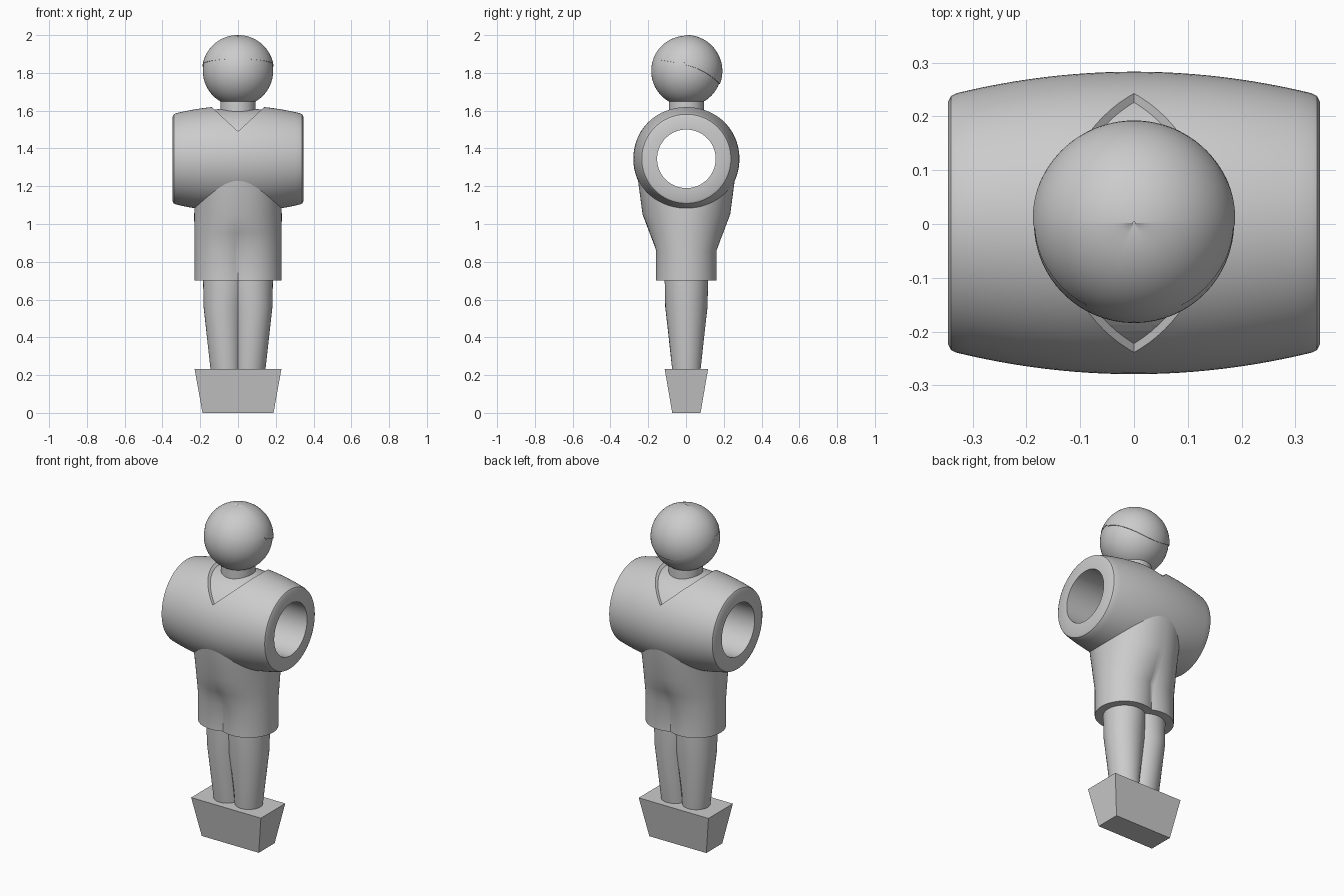
import bpy, bmesh, math
from math import sin, cos, pi, sqrt, acos

if "Cube" in bpy.data.objects:
    bpy.data.objects.remove(bpy.data.objects["Cube"])

Y0 = 0.002      # small depth offset of the whole figure
AXLE_Z = 1.345  # height of the rod hole


def make(name, rings, closed=False, caps=True, angle=30):
    """Skin a list of equal-length point rings into a mesh object."""
    bm = bmesh.new()
    vs = [[bm.verts.new((x, y + Y0, z)) for x, y, z in r] for r in rings]
    n = len(vs[0])
    pairs = list(zip(vs, vs[1:])) + ([(vs[-1], vs[0])] if closed else [])
    for a, b in pairs:
        for i in range(n):
            j = (i + 1) % n
            bm.faces.new((a[i], a[j], b[j], b[i]))
    if caps and not closed:
        bm.faces.new(vs[0])
        bm.faces.new(vs[-1])
    bmesh.ops.recalc_face_normals(bm, faces=bm.faces)
    me = bpy.data.meshes.new(name)
    bm.to_mesh(me)
    bm.free()
    ob = bpy.data.objects.new(name, me)
    bpy.context.collection.objects.link(ob)
    smooth(ob, angle)
    return ob


def smooth(ob, angle=30):
    if angle:
        bpy.ops.object.select_all(action='DESELECT')
        bpy.context.view_layer.objects.active = ob
        ob.select_set(True)
        bpy.ops.object.shade_smooth_by_angle(angle=math.radians(angle))


def twin(c, r, z, n=40):
    """Outline of two overlapping circles at x = +-c (one circle if c = 0)."""
    a = pi - acos(c / r)
    half = [(c + r * cos(t), r * sin(t)) for t in (-a + 2 * a * i / n for i in range(n))]
    return [(x, y, z) for x, y in half] + [(-x, -y, z) for x, y in half]


def lathe_x(profile, n=96):
    """Rings around the rod axis from (x, radius) points."""
    return [[(x, r * cos(2 * pi * i / n), AXLE_Z + r * sin(2 * pi * i / n))
             for i in range(n)] for x, r in profile]


def barrel(x):
    return 0.281 - 0.04 * (x / 0.33) ** 2


def cut(ob, tool):
    m = ob.modifiers.new("cut", 'BOOLEAN')
    m.operation, m.solver, m.object = 'DIFFERENCE', 'EXACT', tool
    bpy.context.view_layer.objects.active = ob
    bpy.ops.object.modifier_apply(modifier=m.name)
    bpy.data.objects.remove(tool)


# Foot block
def rect(x, y, z):
    return [(-x, -y, z), (x, -y, z), (x, y, z), (-x, y, z)]


make("foot_block", [rect(0.188, 0.075, 0), rect(0.23, 0.115, 0.233)], angle=0)

# Legs
make("legs", [twin(0.07, 0.0755, 0.23), twin(0.07, 0.112, 0.56), twin(0.07, 0.115, 0.71)])

# Shorts, ending just inside the barrel torso
top = []
for x, y, _ in twin(0, 0.23, 0):
    y *= 0.26 / 0.23
    top.append((x, y, AXLE_Z - sqrt((barrel(x) - 0.008) ** 2 - y * y)))
make("shorts", [twin(0.07, 0.16, 0.70), twin(0.07, 0.16, 0.86),
                twin(0.035, 0.196, 0.955), twin(0, 0.232, 1.05), top], caps=False)
# underside of the shorts
make("shorts_hem", [twin(0.07, 0.16, 0.70), twin(0.07, 0.11, 0.70)], caps=False)

# Barrel torso with rod hole and rounded rims
xs = [-0.33 + 0.66 * i / 24 for i in range(25)]
rim = [(0.34, 0.236), (0.346, 0.224)]
profile = ([(-x, r) for x, r in reversed(rim)] + [(x, barrel(x)) for x in xs] + rim
           + [(0.346, 0.155), (-0.346, 0.155)])
torso = make("torso", lathe_x(profile), closed=True)

# V-neck recess: wedge minus a slightly smaller barrel
wedge = make("neck_cutter", [[(0, y, 1.49), (0.33, y, 1.796), (-0.33, y, 1.796)]
                             for y in (-0.4, 0.4)], angle=0)
core = make("core_cutter", lathe_x([(x * 1.2, barrel(x * 1.2) - 0.014) for x in xs]), angle=0)
wedge.hide_render = core.hide_render = True
cut(wedge, core)
cut(torso, wedge)
smooth(torso)


# Neck and head
def ring_z(r, z, n=64):
    return [(r * cos(2 * pi * i / n), r * sin(2 * pi * i / n), z) for i in range(n)]


make("neck", [ring_z(0.093, 1.58), ring_z(0.093, 1.68)])
HZ, HR = 1.81, 0.186
make("head", [ring_z(HR * sin(t), HZ - HR * cos(t))
              for t in (0.01 + (pi - 0.02) * i / 40 for i in range(41))])


# Hair cap: stepped edge at the sides, blending into the forehead
def hair_point(k, a):
    back = sin(a)
    if back >= 0:
        edge = 0.03 - 0.10 * back ** 1.5
        r = 0.1905
    else:
        edge = 0.045 + 0.03 * max(0, -back - 0.3)
        r = 0.1905 - 0.004 * min(1, -back * 1.1)
    polar = acos(edge / 0.19)
    if k > 1:
        k, r = 1, 0.182
    p = 0.01 + (polar - 0.01) * k
    return (r * sin(p) * cos(a), r * sin(p) * sin(a), HZ + r * cos(p))


make("hair", [[hair_point(k / 24, 2 * pi * i / 96) for i in range(96)]
              for k in range(26)][:24] + [[hair_point(k, 2 * pi * i / 96) for i in range(96)]
                                          for k in (1, 2)], caps=False)
